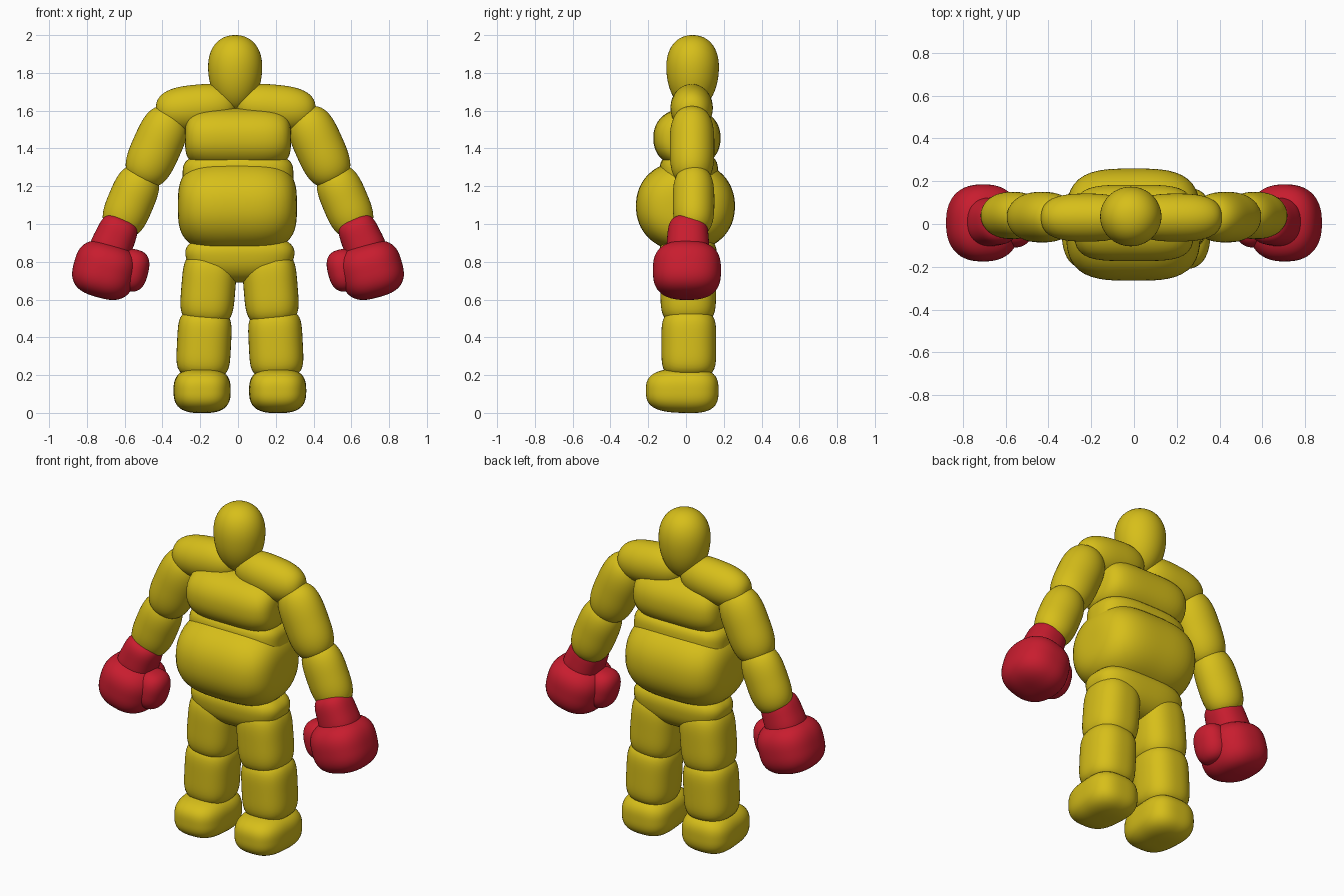
import bpy, bmesh, math

if "Cube" in bpy.data.objects:
    bpy.data.objects.remove(bpy.data.objects["Cube"])


def material(name, rgb):
    m = bpy.data.materials.new(name)
    m.diffuse_color = (*rgb, 1)
    m.use_nodes = True
    m.node_tree.nodes["Principled BSDF"].inputs["Base Color"].default_value = m.diffuse_color
    return m


YELLOW = material("yellow", (0.68, 0.52, 0.01))
RED = material("red", (0.58, 0.012, 0.028))


def blob(name, loc, half, section=2.0, ends=2.6, tilt=0.0, taper=0.0, mat=YELLOW, pitch=0.0):
    """Superellipsoid along local z: section = roundness across, ends = roundness along."""
    bm = bmesh.new()
    bmesh.ops.create_cube(bm, size=2)
    bmesh.ops.subdivide_edges(bm, edges=bm.edges[:], cuts=15, use_grid_fill=True)
    for v in bm.verts:
        x, y, z = (math.tan(c * math.pi / 4) for c in v.co)
        r = (abs(x) ** section + abs(y) ** section) ** (ends / section) + abs(z) ** ends
        k = r ** (-1 / ends)
        t = 1 + taper * z * k
        v.co = (x * k * t * half[0], y * k * t * half[1], z * k * half[2])
    for f in bm.faces:
        f.smooth = True
    me = bpy.data.meshes.new(name)
    bm.to_mesh(me)
    bm.free()
    me.materials.append(mat)
    ob = bpy.data.objects.new(name, me)
    ob.location = loc
    ob.rotation_euler = (pitch, tilt, 0)
    bpy.context.collection.objects.link(ob)
    return ob


SIDEWAYS = math.pi / 2

# head and torso (belly and chest run sideways: local x is world z)
blob("head", (-0.015, 0.035, 1.8), (0.142, 0.138, 0.2), 2, 2.15, taper=0.12)
blob("chest", (0, 0.005, 1.455), (0.158, 0.178, 0.28), 2.2, 4, SIDEWAYS)
blob("waist", (0, 0.015, 1.25), (0.293, 0.155, 0.12), 3, 4)
blob("belly", (-0.003, -0.003, 1.095), (0.24, 0.262, 0.315), 2.15, 3.3, SIDEWAYS)
blob("pelvis", (0.01, 0.01, 0.82), (0.285, 0.15, 0.13), 3, 2.4, taper=0.12)

for s, side in ((-1, "left"), (1, "right")):
    # arm
    blob(side + "_shoulder", (s * 0.21 - 0.012, 0.03, 1.615), (0.122, 0.112, 0.212),
         2, 2.7, SIDEWAYS + s * 0.1)
    blob(side + "_upper_arm", (s * 0.43, 0.032, 1.41), (0.13, 0.118, 0.215),
         2, 3, -s * 0.42)
    blob(side + "_forearm", (s * 0.567, 0.04, 1.12), (0.122, 0.11, 0.19),
         2, 3, -s * 0.4)
    # boxing glove
    blob(side + "_glove_cuff", (s * 0.652, 0.01, 0.925), (0.108, 0.11, 0.115),
         2.3, 4, -s * 0.4, -0.08, RED)
    blob(side + "_glove", (s * 0.705, 0.005, 0.755), (0.168, 0.18, 0.148),
         2.4, 2.8, -s * 0.27, 0, RED)
    blob(side + "_glove_thumb", (s * 0.56, -0.01, 0.755), (0.085, 0.1, 0.112),
         2.2, 2.6, -s * 0.25, 0, RED)
    # leg
    blob(side + "_thigh", (s * 0.165 + 0.008, 0.012, 0.66), (0.143, 0.147, 0.19),
         2.5, 4, -s * 0.08)
    blob(side + "_shin", (s * 0.19 + 0.01, 0.015, 0.365), (0.143, 0.145, 0.175),
         2.5, 4.5, -s * 0.05)
    blob(side + "_foot", (s * 0.2 + 0.01, -0.02, 0.118), (0.15, 0.118, 0.192),
         2.8, 3, taper=-0.06, pitch=SIDEWAYS)
